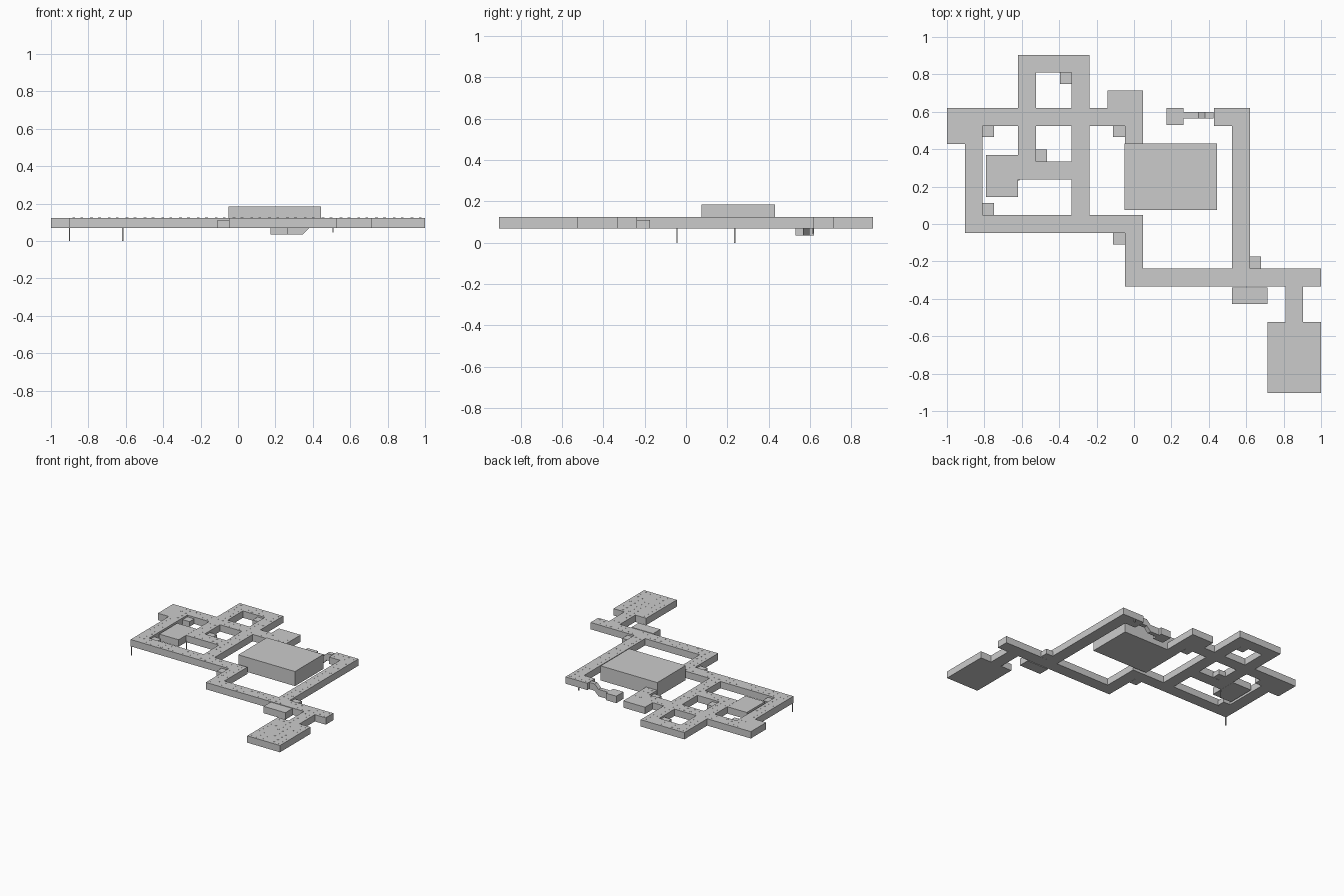
import bpy, bmesh

cube = bpy.data.objects.get("Cube")
if cube:
    bpy.data.objects.remove(cube, do_unlink=True)

grey = bpy.data.materials.new("light_grey")
grey.use_nodes = True
grey.diffuse_color = (0.6, 0.6, 0.6, 1)
grey.node_tree.nodes["Principled BSDF"].inputs["Base Color"].default_value = grey.diffuse_color

STEP = 2 / 21                    # plan is laid out on 21 x 19 square tiles
X0, Y0 = -1.0, -STEP * 9.5
FLOOR, TOP = 0.07, 0.124


def finish(name, bm):
    bmesh.ops.recalc_face_normals(bm, faces=bm.faces)
    mesh = bpy.data.meshes.new(name)
    bm.to_mesh(mesh)
    bm.free()
    mesh.materials.append(grey)
    obj = bpy.data.objects.new(name, mesh)
    bpy.context.collection.objects.link(obj)
    return obj


def add_box(bm, x0, x1, y0, y1, z0, z1):
    verts = bmesh.ops.create_cube(bm, size=1)["verts"]
    for v in verts:
        v.co.x = x1 if v.co.x > 0 else x0
        v.co.y = y1 if v.co.y > 0 else y0
        v.co.z = z1 if v.co.z > 0 else z0


def box(name, x0, x1, y0, y1, z0=FLOOR, z1=TOP):
    bm = bmesh.new()
    add_box(bm, x0, x1, y0, y1, z0, z1)
    return finish(name, bm)


def tile_box(name, c0, c1, r0, r1, z0=FLOOR, z1=TOP):
    return box(name, X0 + c0 * STEP, X0 + c1 * STEP, Y0 + r0 * STEP, Y0 + r1 * STEP, z0, z1)


# Connected corridors: column range, row range of each run
runs = [
    (1, 11, 15, 16), (1, 2, 9, 16), (1, 11, 9, 10),
    (4, 5, 12, 19), (4, 8, 18, 19), (7, 8, 9, 19), (4, 8, 12, 13),
    (10, 11, 14, 16), (10, 11, 6, 10), (10, 21, 6, 7),
    (16, 17, 6, 16), (15, 17, 15, 16), (19, 20, 4, 6), (18, 21, 0, 4),
]
tiles = {(c, r) for c0, c1, r0, r1 in runs
         for c in range(c0, c1) for r in range(r0, r1)}

bm = bmesh.new()
for c, r in sorted(tiles):
    corners = [(c, r), (c + 1, r), (c + 1, r + 1), (c, r + 1)]
    bm.faces.new([bm.verts.new((X0 + a * STEP, Y0 + b * STEP, FLOOR)) for a, b in corners])
bmesh.ops.remove_doubles(bm, verts=bm.verts, dist=0.001)
out = bmesh.ops.extrude_face_region(bm, geom=bm.faces[:], use_keep_orig=True)
for v in out["geom"]:
    if isinstance(v, bmesh.types.BMVert):
        v.co.z = TOP
finish("corridors", bm)

# Tiny raised marks on every corridor tile
bm = bmesh.new()
for c, r in sorted(tiles):
    for u, w in ((0.25, 0.3), (0.7, 0.2), (0.3, 0.75), (0.75, 0.7)):
        x, y = X0 + (c + u) * STEP, Y0 + (r + w) * STEP
        add_box(bm, x - 0.005, x + 0.005, y - 0.004, y + 0.004, TOP - 0.001, TOP + 0.001)
finish("floor_marks", bm)

# Plain side rooms
tile_box("left_room", 0, 1, 14, 16)
tile_box("back_room", 9, 11, 16, 17)
tile_box("front_room", 16, 18, 5, 5.93)
box("inner_room", -0.79, -0.62, 0.145, 0.37)
box("main_hall", -0.05, 0.445, 0.075, 0.43, FLOOR, 0.185)

# Small niches in the corridor corners
niches = [(-0.78, 0.497), (-0.78, 0.08), (-0.08, 0.497), (-0.08, -0.077),
          (-0.365, 0.78), (-0.495, 0.367), (0.647, -0.205)]
for i, (x, y) in enumerate(niches):
    box(f"corner_niche_{i + 1}", x - 0.031, x + 0.031, y - 0.032, y + 0.032, FLOOR, 0.11)

# Lowered room and the narrow ramp down to it
box("lower_room", 0.175, 0.265, 0.53, 0.62, 0.035, 0.09)
profile = [(0.265, 0.035), (0.345, 0.035), (0.38, 0.07), (0.425, 0.07),
           (0.425, 0.124), (0.38, 0.124), (0.345, 0.09), (0.265, 0.09)]
bm = bmesh.new()
face = bm.faces.new([bm.verts.new((x, 0.565, z)) for x, z in profile])
out = bmesh.ops.extrude_face_region(bm, geom=[face], use_keep_orig=True)
bmesh.ops.translate(bm, vec=(0, 0.033, 0),
                    verts=[v for v in out["geom"] if isinstance(v, bmesh.types.BMVert)])
finish("ramp", bm)

# Thin pins under the corridors
for i, (x, y, z) in enumerate([(-0.9, -0.044, 0), (-0.616, 0.236, 0), (0.507, 0.613, 0.045)]):
    box(f"pin_{i + 1}", x - 0.003, x + 0.003, y - 0.003, y + 0.003, z, FLOOR + 0.01)
